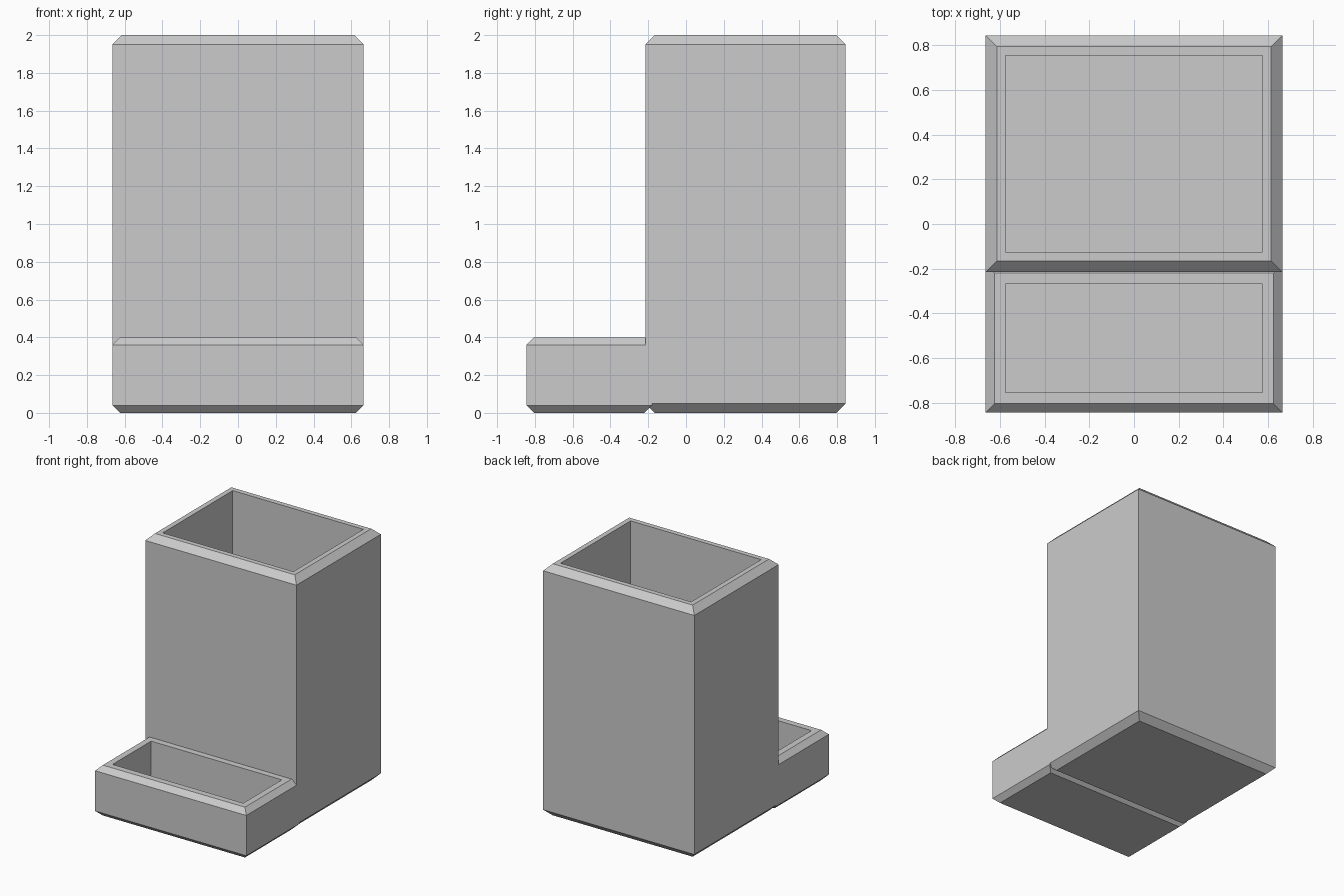
import bpy
import bmesh

old = bpy.data.objects.get("Cube")
if old:
    bpy.data.objects.remove(old, do_unlink=True)

HALF_WIDTH = 0.665
WALL = 0.09

grey = bpy.data.materials.new("light grey")
grey.use_nodes = True
colour = (0.6, 0.6, 0.6, 1)
grey.diffuse_color = colour
grey.node_tree.nodes["Principled BSDF"].inputs["Base Color"].default_value = colour


def open_box(name, front, back, height, chamfer):
    """Hollow box with chamfered top and bottom rims, as stacked rectangles."""
    bm = bmesh.new()
    # (inset, z) from the underside, up the outside, down into the cavity
    profile = [(chamfer, 0), (0, chamfer), (0, height - chamfer),
               (chamfer, height), (WALL, height), (WALL, WALL)]
    rings = []
    for inset, z in profile:
        x, y0, y1 = HALF_WIDTH - inset, front + inset, back - inset
        corners = [(-x, y0), (x, y0), (x, y1), (-x, y1)]
        rings.append([bm.verts.new((cx, cy, z)) for cx, cy in corners])
    for low, high in zip(rings, rings[1:]):
        for i in range(4):
            j = (i + 1) % 4
            bm.faces.new((low[i], low[j], high[j], high[i]))
    bm.faces.new(rings[0][::-1])
    bm.faces.new(rings[-1])
    bmesh.ops.recalc_face_normals(bm, faces=bm.faces)
    mesh = bpy.data.meshes.new(name)
    bm.to_mesh(mesh)
    bm.free()
    mesh.materials.append(grey)
    obj = bpy.data.objects.new(name, mesh)
    bpy.context.collection.objects.link(obj)
    return obj


# Tall holder at the back, low tray at the front
holder = open_box("tall_holder", -0.215, 0.845, 2.0, 0.05)
tray = open_box("front_tray", -0.845, -0.18, 0.4, 0.04)

# Fuse the tray into the holder as one solid
union = holder.modifiers.new("fuse_tray", "BOOLEAN")
union.operation = "UNION"
union.solver = "EXACT"
union.object = tray
bpy.context.view_layer.objects.active = holder
holder.select_set(True)
bpy.ops.object.modifier_apply(modifier=union.name)
bpy.data.objects.remove(tray, do_unlink=True)
holder.name = "desk_organizer"
